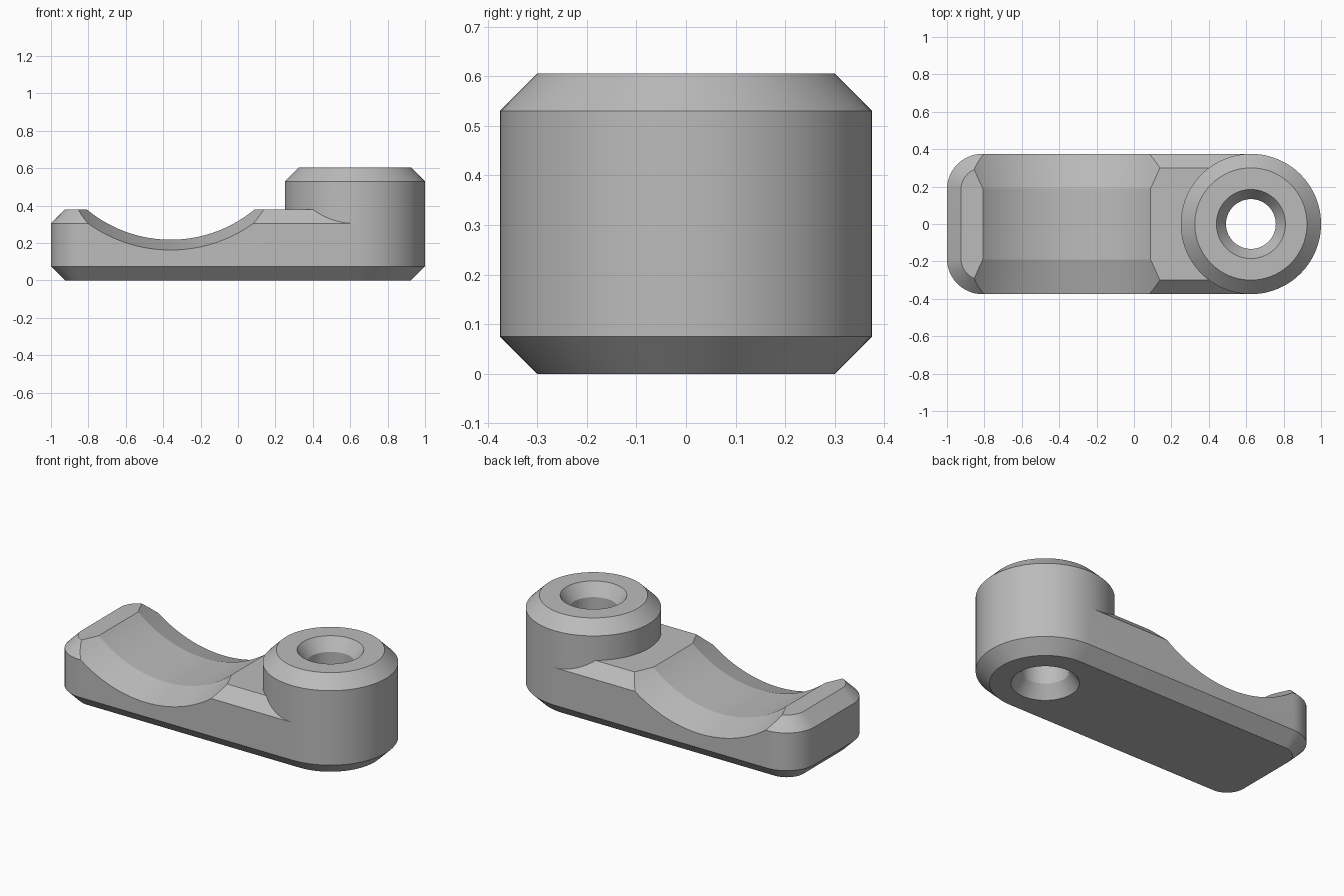
import bpy
import bmesh
from math import sin, cos, pi, radians
from mathutils import Matrix

cube = bpy.data.objects.get("Cube")
if cube:
    bpy.data.objects.remove(cube, do_unlink=True)

HALF = 0.375      # half width of the arm, radius of the boss
CHAMFER = 0.075
BOSS_X = 0.625
CORNER = 0.19

grey = bpy.data.materials.new("plain grey")
grey.use_nodes = True
colour = (0.5, 0.5, 0.5, 1)
grey.diffuse_color = colour
grey.node_tree.nodes["Principled BSDF"].inputs["Base Color"].default_value = colour


def loft(name, loops, matrix=Matrix()):
    """Closed solid through equal-length loops of points."""
    bm = bmesh.new()
    rings = [[bm.verts.new(matrix @ Matrix.Translation(p).translation) for p in loop]
             for loop in loops]
    n = len(rings[0])
    for low, high in zip(rings, rings[1:]):
        for i in range(n):
            j = (i + 1) % n
            bm.faces.new((low[i], low[j], high[j], high[i]))
    bm.faces.new(rings[0][::-1])
    bm.faces.new(rings[-1])
    bmesh.ops.recalc_face_normals(bm, faces=bm.faces)
    mesh = bpy.data.meshes.new(name)
    bm.to_mesh(mesh)
    bm.free()
    mesh.materials.append(grey)
    obj = bpy.data.objects.new(name, mesh)
    bpy.context.collection.objects.link(obj)
    return obj


def lathe(name, profile, matrix, segments=96):
    """Solid of revolution from (radius, height) pairs."""
    angles = [2 * pi * i / segments for i in range(segments)]
    return loft(name, [[(r * cos(a), r * sin(a), z) for a in angles]
                       for r, z in profile], matrix)


def arm_outline(inset, z):
    """Arm plan: square at the boss, rounded corners at the free end."""
    r, half = CORNER - inset, HALF - inset
    points = [(BOSS_X, -half, z), (BOSS_X, half, z)]
    for side, start in ((1, pi / 2), (-1, pi)):
        for i in range(17):
            a = start + pi / 2 * i / 16
            points.append((CORNER - 1 + r * cos(a),
                           side * (HALF - CORNER) + r * sin(a), z))
    return points


def combine(target, other, operation):
    other.hide_render = True
    mod = target.modifiers.new(operation.lower(), 'BOOLEAN')
    mod.object = other
    mod.operation = operation
    mod.solver = 'EXACT'
    bpy.context.view_layer.objects.active = target
    bpy.ops.object.modifier_apply(modifier=mod.name)
    bpy.data.objects.remove(other, do_unlink=True)


# Chamfered arm
lever = loft("clamp_lever", [arm_outline(CHAMFER, 0), arm_outline(0, CHAMFER),
                             arm_outline(0, 0.305), arm_outline(CHAMFER, 0.38)])

# Flared thumb saddle across the arm
saddle = lathe("saddle_cutter",
               [(0.772, -0.425), (0.702, -0.19), (0.702, 0.19), (0.772, 0.425)],
               Matrix.Translation((-0.36, 0, 0.92)) @ Matrix.Rotation(pi / 2, 4, 'X'), 160)
combine(lever, saddle, 'DIFFERENCE')

# Round boss with chamfered rims
at_boss = Matrix.Translation((BOSS_X, 0, 0))
boss = lathe("boss", [(HALF - CHAMFER, 0), (HALF, CHAMFER),
                      (HALF, 0.53), (HALF - CHAMFER, 0.605)], at_boss)
combine(lever, boss, 'UNION')

# Through hole, countersunk at both ends
hole = lathe("hole_cutter", [(0.219, -0.05), (0.133, 0.075),
                             (0.133, 0.53), (0.219, 0.655)], at_boss)
combine(lever, hole, 'DIFFERENCE')

bpy.ops.object.select_all(action='DESELECT')
lever.select_set(True)
bpy.context.view_layer.objects.active = lever
bpy.ops.object.shade_smooth_by_angle(angle=radians(15))
